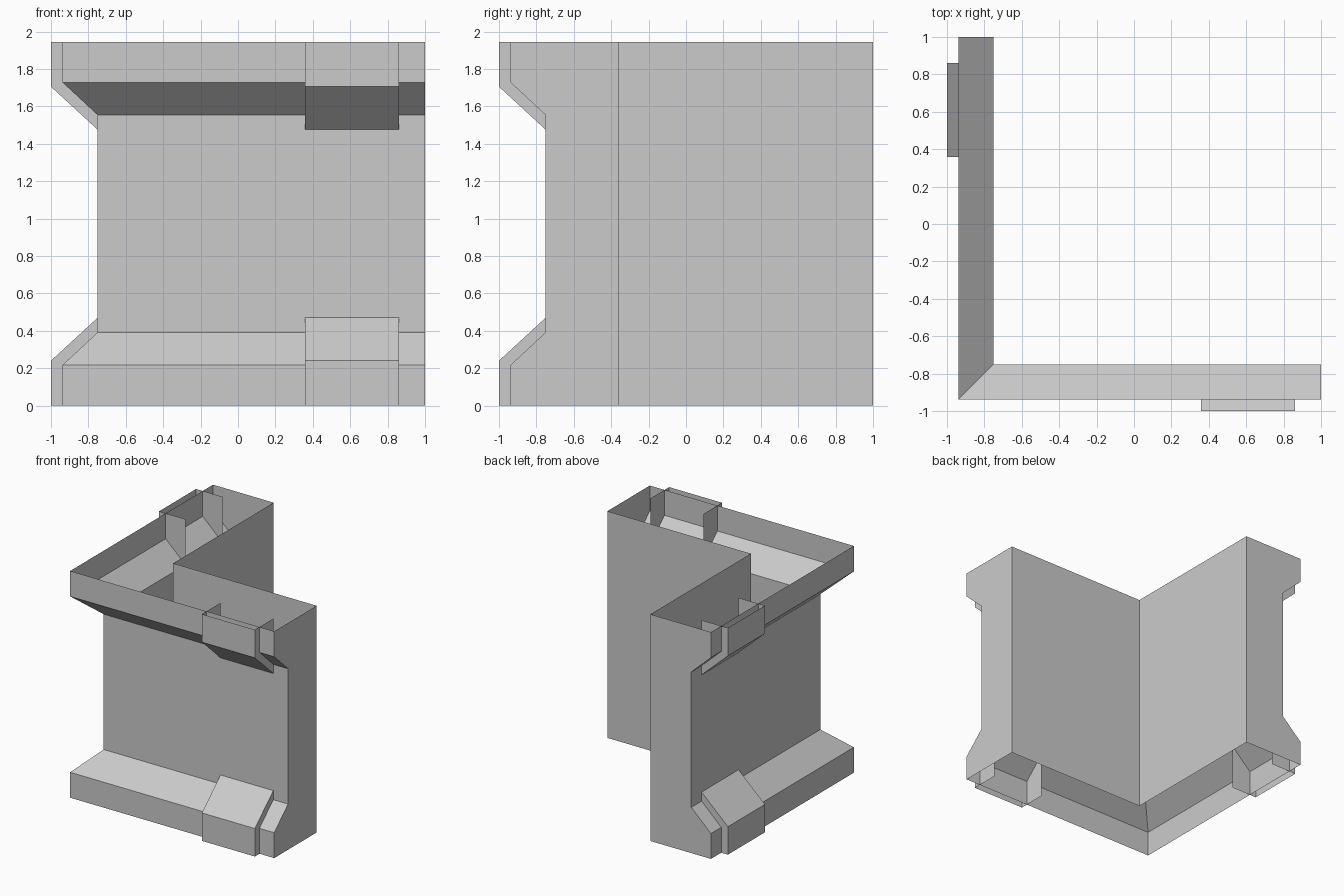
import bpy

if "Cube" in bpy.data.objects:
    bpy.data.objects.remove(bpy.data.objects["Cube"])

H = 1.945          # total height
INNER = 0.362      # offset of the inside wall faces
WALL = 0.75        # offset of the outside wall faces
LEDGE = 0.937      # offset of the top and bottom ledges


def add_object(name, verts, faces):
    mesh = bpy.data.meshes.new(name)
    mesh.from_pydata(verts, [], faces)
    mesh.update()
    obj = bpy.data.objects.new(name, mesh)
    bpy.context.collection.objects.link(obj)
    return obj


# L-shaped wall: profile (offset, z) swept round the corner, open top and bottom
half = [(LEDGE, 0), (LEDGE, 0.218), (WALL, 0.392)]
profile = half + [(d, H - z) for d, z in reversed(half)] + [(INNER, H), (INNER, 0)]
n = len(profile)
verts = []
for d, z in profile:
    verts += [(-d, 1, z), (-d, -d, z), (1, -d, z)]
faces = []
for j in range(n - 1):
    if j == 5:     # leave the top open
        continue
    for k in range(2):
        a, b = 3 * j + k, 3 * (j + 1) + k
        faces.append((a, a + 1, b + 1, b))
faces.append([3 * j for j in range(n)])                    # back end cap
faces.append([3 * j + 2 for j in reversed(range(n))])      # right end cap
add_object("corner_wall", verts, faces)


# Bracket: sloped shell over a ledge, open towards the wall and the outer end
def bracket(name, left, top):
    section = [(WALL, 0), (1, 0), (1, 0.24), (WALL, 0.47)]
    verts = []
    for u in (0.358, 0.86):
        for d, z in section:
            x, y = (-d, u) if left else (u, -d)
            verts.append((x, y, H - z if top else z))
    faces = [(1, 5, 6, 2), (2, 6, 7, 3), (0, 1, 2, 3), (7, 6, 5, 4)]
    if left != top:
        faces = [f[::-1] for f in faces]
    add_object(name, verts, faces)


for left in (False, True):
    for top in (False, True):
        bracket(f"{'left' if left else 'front'}_{'top' if top else 'bottom'}_bracket", left, top)
